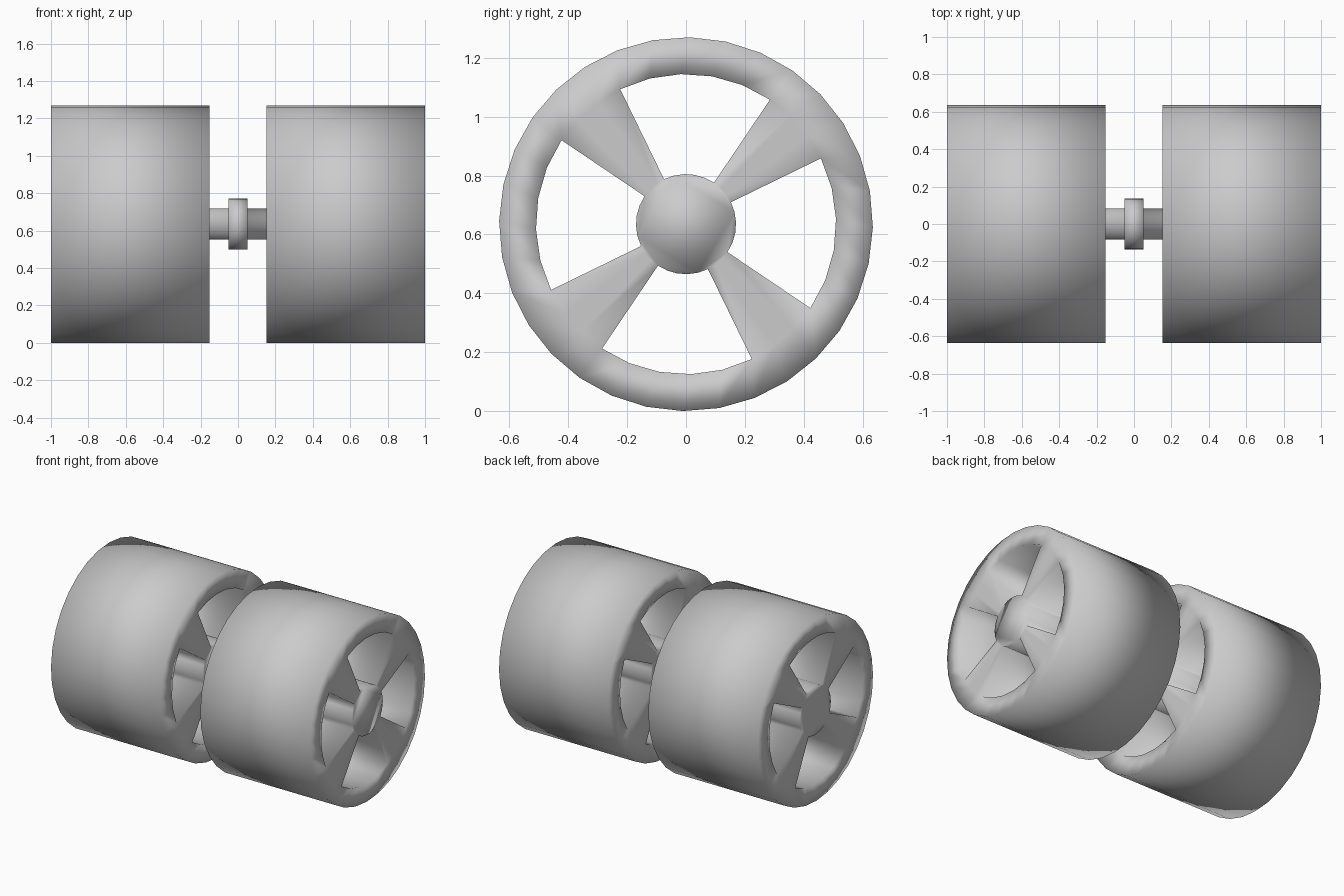
import bpy, bmesh
from math import sin, cos, radians, pi

if "Cube" in bpy.data.objects:
    bpy.data.objects.remove(bpy.data.objects["Cube"])

CZ = 0.635                                   # axle height
R_OUT, R_RIM, R_HUB = 0.635, 0.51, 0.17
# angle stations: each quarter has one 30 degree spoke and one 60 degree opening
QUARTER = [26, 36, 46, 56, 68, 80, 92, 104]
INNER = [radians(a + 90 * q) for q in range(4) for a in QUARTER]
OUTER = [radians(21.5 + 11.25 * i) for i in range(32)]


def finish(bm, name):
    bmesh.ops.recalc_face_normals(bm, faces=bm.faces)
    mesh = bpy.data.meshes.new(name)
    bm.to_mesh(mesh)
    bm.free()
    mesh.shade_smooth()
    obj = bpy.data.objects.new(name, mesh)
    bpy.context.collection.objects.link(obj)
    return obj


def ring(bm, x, radius, angles):
    return [bm.verts.new((x, radius * cos(a), CZ + radius * sin(a))) for a in angles]


def wheel(name, x0, x1):
    bm = bmesh.new()
    ends = [(ring(bm, x, R_OUT, OUTER), ring(bm, x, R_RIM, INNER), ring(bm, x, R_HUB, INNER))
            for x in (x0, x1)]
    (o0, r0, h0), (o1, r1, h1) = ends
    n = len(INNER)
    for i in range(n):
        j = (i + 1) % n
        # tread and rim faces
        bm.faces.new((o0[i], o0[j], o1[j], o1[i]))
        for o, r, h in ends:
            bm.faces.new((o[i], o[j], r[j], r[i]))
            if i % 8 < 3:                    # spoke faces
                bm.faces.new((r[i], r[j], h[j], h[i]))
        if i % 8 >= 3:                       # curved walls of the openings
            bm.faces.new((r0[i], r0[j], r1[j], r1[i]))
            bm.faces.new((h0[i], h0[j], h1[j], h1[i]))
        if i % 8 in (0, 3):                  # flat sides of the spokes
            bm.faces.new((r0[i], r1[i], h1[i], h0[i]))
    # hub ends
    bm.faces.new(h0)
    bm.faces.new(h1)
    return finish(bm, name)


def rod(name, profile):
    """Solid turned around the axle from (x, radius) points."""
    bm = bmesh.new()
    angles = [2 * pi * i / 32 for i in range(32)]
    rings = [ring(bm, x, r, angles) for x, r in profile]
    for a, b in zip(rings, rings[1:]):
        for i in range(32):
            j = (i + 1) % 32
            bm.faces.new((a[i], a[j], b[j], b[i]))
    bm.faces.new(rings[0])
    bm.faces.new(rings[-1])
    return finish(bm, name)


# two spoked wheels
wheel("left_wheel", -1.0, -0.153)
wheel("right_wheel", 0.153, 1.0)

# axle with raised centre collar
rod("axle_with_collar", [(-0.153, 0.083), (-0.052, 0.083), (-0.052, 0.136),
                         (0.052, 0.136), (0.052, 0.083), (0.153, 0.083)])
